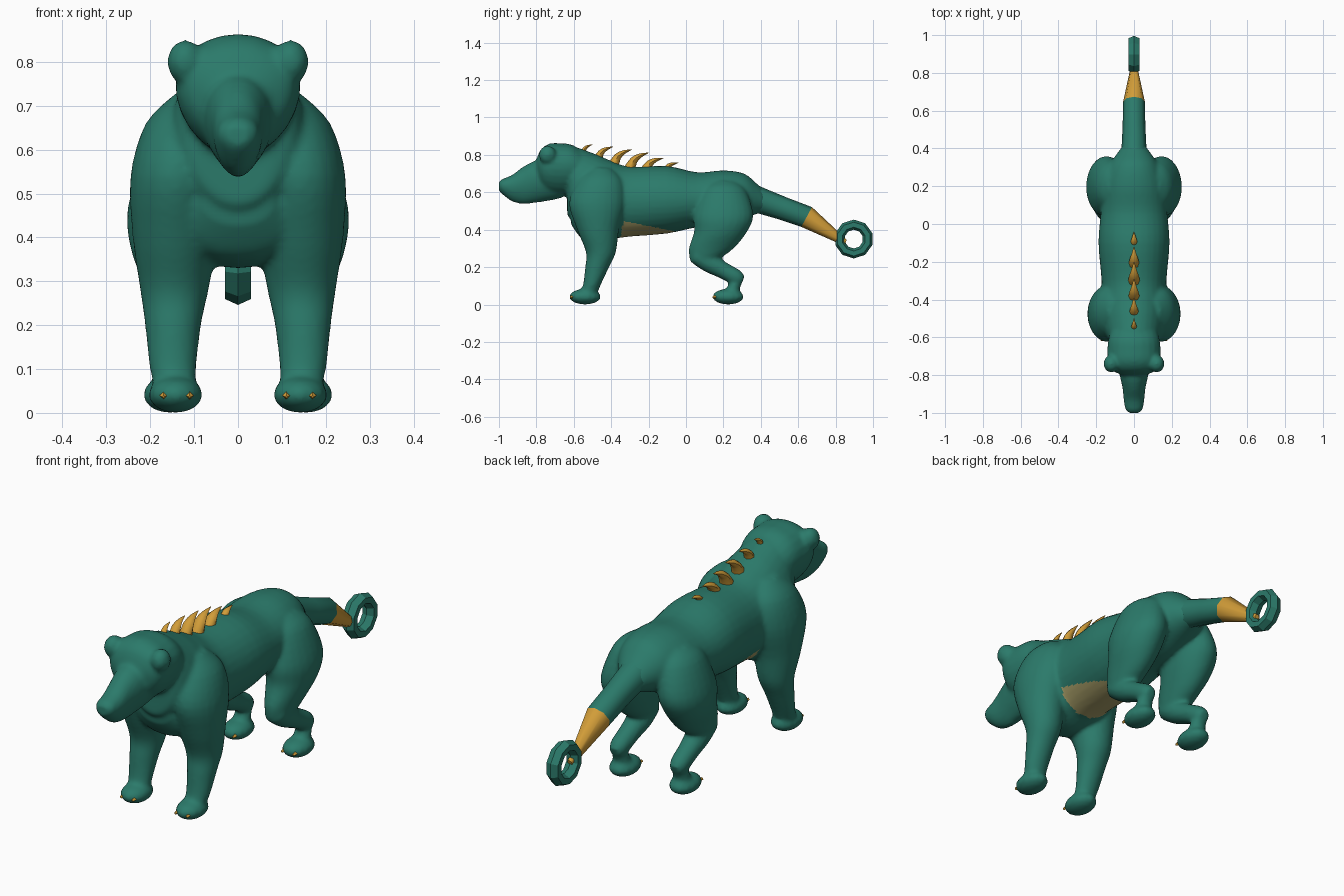
import bpy, bmesh, math
from mathutils import Vector, Matrix

cube = bpy.data.objects.get("Cube")
if cube:
    bpy.data.objects.remove(cube, do_unlink=True)


def material(name, r, g, b):
    m = bpy.data.materials.new(name)
    m.use_nodes = True
    m.diffuse_color = (r, g, b, 1)
    m.node_tree.nodes["Principled BSDF"].inputs["Base Color"].default_value = (r, g, b, 1)
    return m


green = material("teal green", .024, .195, .145)
gold = material("gold", .64, .335, .04)
tan = material("belly tan", .38, .335, .135)


def add_object(name, bm, mats):
    bmesh.ops.recalc_face_normals(bm, faces=bm.faces)
    mesh = bpy.data.meshes.new(name)
    bm.to_mesh(mesh)
    bm.free()
    for m in mats:
        mesh.materials.append(m)
    ob = bpy.data.objects.new(name, mesh)
    bpy.context.scene.collection.objects.link(ob)
    return ob


def smooth(ob, degrees):
    bpy.ops.object.select_all(action='DESELECT')
    ob.select_set(True)
    bpy.context.view_layer.objects.active = ob
    bpy.ops.object.shade_smooth_by_angle(angle=math.radians(degrees))


def refine(rows, steps):
    """Catmull-Rom interpolation of the section rows."""
    rows = [Vector(r) for r in rows]
    out = []
    for i in range(len(rows) - 1):
        a, b, c, d = (rows[min(max(k, 0), len(rows) - 1)] for k in range(i - 1, i + 3))
        for s in range(steps):
            t = s / steps
            out.append(b + (c - a) * t / 2 + (a * 2 - b * 5 + c * 4 - d) * t * t / 2
                       + (b * 3 - a - c * 3 + d) * t ** 3 / 2)
    return out + [rows[-1]]


def loft(bm, rows, axis=None, sides=24, steps=4, taper=0, mirror=False):
    """Skin rings given as x, y, z, half width, half depth."""
    rows = refine(rows, steps)
    for sign in ((1, -1) if mirror else (1,)):
        rings = []
        for i, (x, y, z, w, d) in enumerate(rows):
            n = axis
            if n is None:
                t = rows[min(i + 1, len(rows) - 1)] - rows[max(i - 1, 0)]
                n = Vector((0, -t[2], t[1])).normalized()
            ring = []
            for k in range(sides):
                a = math.tau * k / sides
                across = math.cos(a) * w * (1 + taper * math.sin(a))
                p = Vector((x + across, y, z)) + n * (math.sin(a) * d)
                ring.append(bm.verts.new((p.x * sign, p.y, p.z)))
            rings.append(ring)
        for r, q in zip(rings, rings[1:]):
            for k in range(sides):
                j = (k + 1) % sides
                bm.faces.new((r[k], r[j], q[j], q[k]))
        bm.faces.new(rings[0])
        bm.faces.new(rings[-1])


def blob(bm, center, size):
    for sign in (1, -1):
        m = Matrix.Translation((center[0] * sign, *center[1:])) @ Matrix.Diagonal((*size, 1))
        bmesh.ops.create_uvsphere(bm, u_segments=14, v_segments=10, radius=1, matrix=m)


UP, BACK = Vector((0, 0, 1)), Vector((0, 1, 0))
bm = bmesh.new()

# Torso: neck, chest, belly and rump
loft(bm, [(0, -.635, .57, .08, .09), (0, -.61, .64, .135, .19), (0, -.5, .585, .17, .225),
          (0, -.4, .56, .175, .208), (0, -.3, .55, .172, .187), (0, -.1, .56, .188, .18),
          (0, .06, .56, .176, .147), (0, .2, .57, .165, .147), (0, .31, .58, .13, .12),
          (0, .38, .565, .085, .08), (0, .42, .55, .055, .055)], UP, sides=32)
# Breast between the front legs
loft(bm, [(0, -.615, .5, .08, .07), (0, -.57, .47, .13, .105), (0, -.52, .455, .15, .115),
          (0, -.45, .45, .15, .12), (0, -.38, .45, .14, .1), (0, -.3, .46, .1, .07)],
     UP, taper=-.15)
# Skull
loft(bm, [(0, -.8, .73, .06, .045), (0, -.775, .725, .115, .105), (0, -.73, .725, .138, .135),
          (0, -.67, .722, .14, .14), (0, -.6, .72, .132, .13), (0, -.5, .68, .1, .1)],
     UP, taper=.15)
# Muzzle and jaw
loft(bm, [(0, -1, .632, .028, .024), (0, -.98, .63, .045, .042), (0, -.93, .622, .054, .071),
          (0, -.87, .637, .06, .1), (0, -.81, .655, .073, .112), (0, -.75, .66, .082, .108),
          (0, -.68, .66, .08, .094), (0, -.65, .66, .076, .08)], UP, taper=.15)
# Ears
blob(bm, (.12, -.74, .8), (.042, .047, .05))
# Shoulders and front legs
loft(bm, [(.09, -.46, .73, .05, .06), (.125, -.46, .66, .085, .12), (.14, -.475, .54, .105, .15),
          (.143, -.47, .4, .097, .112), (.145, -.455, .28, .078, .08), (.148, -.475, .2, .064, .064),
          (.148, -.505, .1, .053, .047), (.14, -.53, .04, .045, .05)], BACK, mirror=True)
# Thighs
loft(bm, [(.1, .2, .66, .04, .06), (.115, .2, .61, .085, .12), (.145, .2, .48, .104, .16),
          (.152, .185, .39, .096, .142), (.15, .135, .3, .07, .12), (.15, .09, .23, .05, .068)],
     BACK, mirror=True)
# Shins and hind ankles
loft(bm, [(.15, .05, .265, .05, .045), (.15, .12, .225, .054, .052), (.153, .2, .182, .046, .045),
          (.155, .27, .145, .042, .042), (.155, .305, .13, .025, .024)], mirror=True)
loft(bm, [(.155, .28, .15, .036, .032), (.155, .26, .105, .036, .034),
          (.155, .24, .05, .045, .04)], BACK, mirror=True)
# Paws
blob(bm, (.142, -.54, .042), (.063, .085, .042))
blob(bm, (.155, .225, .042), (.062, .085, .042))

# Fuse the parts into one skin
rough = add_object("body_parts", bm, [green])
remesh = rough.modifiers.new("fuse", 'REMESH')
remesh.mode = 'VOXEL'
remesh.voxel_size = .01
soften = rough.modifiers.new("soften", 'SMOOTH')
soften.factor = .5
soften.iterations = 5
graph = bpy.context.evaluated_depsgraph_get()
skin = bpy.data.meshes.new_from_object(rough.evaluated_get(graph))
bpy.data.objects.remove(rough, do_unlink=True)
skin.materials.clear()
for m in (green, tan):
    skin.materials.append(m)
body = bpy.data.objects.new("body", skin)
bpy.context.scene.collection.objects.link(body)
smooth(body, 60)

# Rounded belly patch
for f in skin.polygons:
    x, y, z = f.center
    rounded = (x / .18) ** 4 + ((y + .2) / .15) ** 4 < 1
    f.material_index = int(rounded and z < .445 - .2 * (y + .33))

# Tail with its tapering tip
bm = bmesh.new()
loft(bm, [(0, .29, .588, .09, .085), (0, .4, .555, .066, .069), (0, .52, .513, .06, .062),
          (0, .645, .468, .058, .06), (0, .83, .345, .018, .022), (0, .855, .335, .012, .012)],
     sides=8, steps=1)
tail = add_object("tail", bm, [green, gold])
for f in tail.data.polygons:
    f.material_index = int(f.center.y > .65)
smooth(tail, 50)

# Ring at the end of the tail
bm = bmesh.new()
major, minor = 10, 6
rings = []
for i in range(major):
    a = math.tau * (i + .5) / major
    ring = []
    for k in range(minor):
        b = math.tau * k / minor
        r = .077 + .027 * math.cos(b)
        ring.append(bm.verts.new((.034 * math.sin(b), .897 + r * math.cos(a), .35 + r * math.sin(a))))
    rings.append(ring)
for i, r in enumerate(rings):
    q = rings[(i + 1) % major]
    for k in range(minor):
        j = (k + 1) % minor
        bm.faces.new((r[k], r[j], q[j], q[k]))
smooth(add_object("tail_ring", bm, [green]), 30)

# Curved spines along the back: base y, base z, length, rise
spines = [(-.555, .81, .055, .045), (-.475, .78, .085, .063), (-.39, .75, .1, .078),
          (-.305, .728, .105, .083), (-.215, .728, .095, .055), (-.105, .728, .065, .03)]
bm = bmesh.new()
for y, z, run, rise in spines:
    r = run * .3
    loft(bm, [(0, y, z - .01, r, r), (0, y + run * .25, z + rise * .52, r * .85, r * .65),
              (0, y + run * .6, z + rise * .84, r * .45, r * .35),
              (0, y + run, z + rise, .001, .001)], sides=8, steps=2)
smooth(add_object("back_spines", bm, [gold]), 50)

# Short claws set into the paws
bm = bmesh.new()
for y, middle in ((-.602, .14), (.16, .155)):
    for x in (middle - .03, middle + .03):
        loft(bm, [(x, y, .04, .009, .009), (x, y - .012, .039, .008, .008),
                  (x, y - .018, .037, .003, .003)], sides=4, steps=1, mirror=True)
add_object("claws", bm, [gold])
